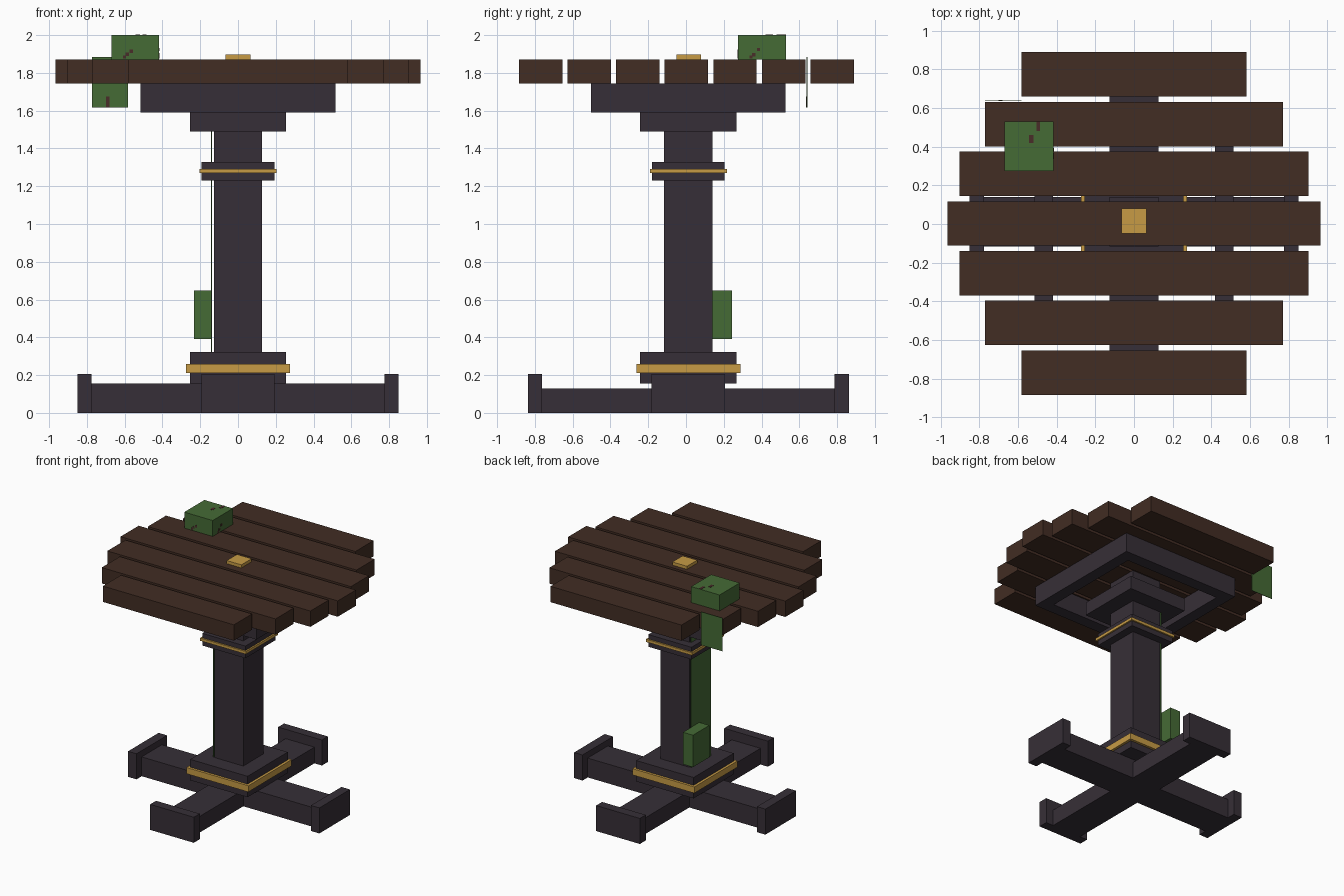
import bpy
import bmesh

if "Cube" in bpy.data.objects:
    bpy.data.objects.remove(bpy.data.objects["Cube"])


def material(name, rgb):
    m = bpy.data.materials.new(name)
    m.diffuse_color = (*rgb, 1.0)
    m.use_nodes = True
    m.node_tree.nodes["Principled BSDF"].inputs["Base Color"].default_value = m.diffuse_color
    return m


DARK = material("dark_stone", (0.037, 0.028, 0.038))
WOOD = material("brown_wood", (0.054, 0.026, 0.017))
GREEN = material("leaf_green", (0.060, 0.145, 0.036))
GOLD = material("gold", (0.57, 0.33, 0.06))
TWIG = material("twig_brown", (0.065, 0.025, 0.022))

CY = 0.0125  # depth centre of the pedestal


def box(name, x, y, z, mat):
    """Box from (min, max) ranges on each axis."""
    bm = bmesh.new()
    bmesh.ops.create_cube(bm, size=1.0)
    for v in bm.verts:
        for i, (lo, hi) in enumerate((x, y, z)):
            v.co[i] = lo if v.co[i] < 0 else hi
    mesh = bpy.data.meshes.new(name)
    bm.to_mesh(mesh)
    bm.free()
    mesh.materials.append(mat)
    ob = bpy.data.objects.new(name, mesh)
    bpy.context.collection.objects.link(ob)
    return ob


def block(name, half, z, mat):
    """Square block centred on the pedestal axis."""
    return box(name, (-half, half), (CY - half, CY + half), z, mat)


# Table top planks, symmetric about the middle one
for i in range(-3, 4):
    half = (0.965, 0.902, 0.772, 0.582)[abs(i)]
    y = 0.0025 + i * 0.257
    box("plank", (-half, half), (y - 0.115, y + 0.115), (1.745, 1.872), WOOD)
box("top_ornament", (-0.065, 0.065), (-0.05, 0.08), (1.872, 1.897), GOLD)

# Hollow square frame under the planks
FZ = (1.59, 1.745)
OUT, INN = 0.515, 0.42
for s in (-1, 1):
    a, b = sorted((s * INN, s * OUT))
    box("frame_side", (a, b), (CY - OUT, CY + OUT), FZ, DARK)
    box("frame_end", (-INN, INN), (CY + a, CY + b), FZ, DARK)

# Pedestal
block("upper_block", 0.255, (1.49, 1.595), DARK)
block("column", 0.128, (0.15, 1.745), DARK)
block("collar", 0.192, (1.23, 1.328), DARK)
block("collar_band", 0.204, (1.27, 1.292), GOLD)
block("base_block", 0.255, (0.155, 0.323), DARK)
block("base_band", 0.275, (0.21, 0.26), GOLD)

# Crossed legs with end caps
box("leg_across", (-0.78, 0.78), (CY - 0.128, CY + 0.128), (0, 0.155), DARK)
for s in (-1, 1):
    a, b = sorted((s * 0.128, s * 0.78))
    box("leg_deep", (-0.128, 0.128), (CY + a, CY + b), (0, 0.13), DARK)
    a, b = sorted((s * 0.775, s * 0.85))
    box("cap_across", (a, b), (CY - 0.194, CY + 0.194), (0, 0.205), DARK)
    box("cap_deep", (-0.194, 0.194), (CY + a, CY + b), (0, 0.205), DARK)

# Foliage: clump on top, hanging leaf, creeper on column, clump at the base
box("top_leaves", (-0.67, -0.417), (0.275, 0.53), (1.872, 2.0), GREEN)
box("hanging_leaf", (-0.772, -0.582), (0.638, 0.642), (1.618, 1.885), GREEN)
box("column_creeper", (-0.143, -0.138), (CY - 0.128, CY + 0.128), (0.323, 1.49), GREEN)
box("base_leaves", (-0.232, -0.143), (0.035, 0.243), (0.39, 0.647), GREEN)

# Twig marks on the foliage
T = 0.002
for x0, z0 in ((-0.61, 1.875), (-0.595, 1.89), (-0.575, 1.905)):
    box("twig_front", (x0, x0 + 0.018), (0.275 - T, 0.275), (z0, z0 + 0.018), TWIG)
for y0, z0 in ((0.335, 1.875), (0.35, 1.888), (0.375, 1.915)):
    box("twig_side", (-0.417, -0.417 + T), (y0, y0 + 0.018), (z0, z0 + 0.018), TWIG)
box("twig_top", (-0.505, -0.485), (0.48, 0.53), (2.0, 2.0 + T), TWIG)
box("twig_top", (-0.542, -0.52), (0.42, 0.46), (2.0, 2.0 + T), TWIG)
box("twig_hanging", (-0.70, -0.68), (0.638 - T, 0.638), (1.618, 1.675), TWIG)
